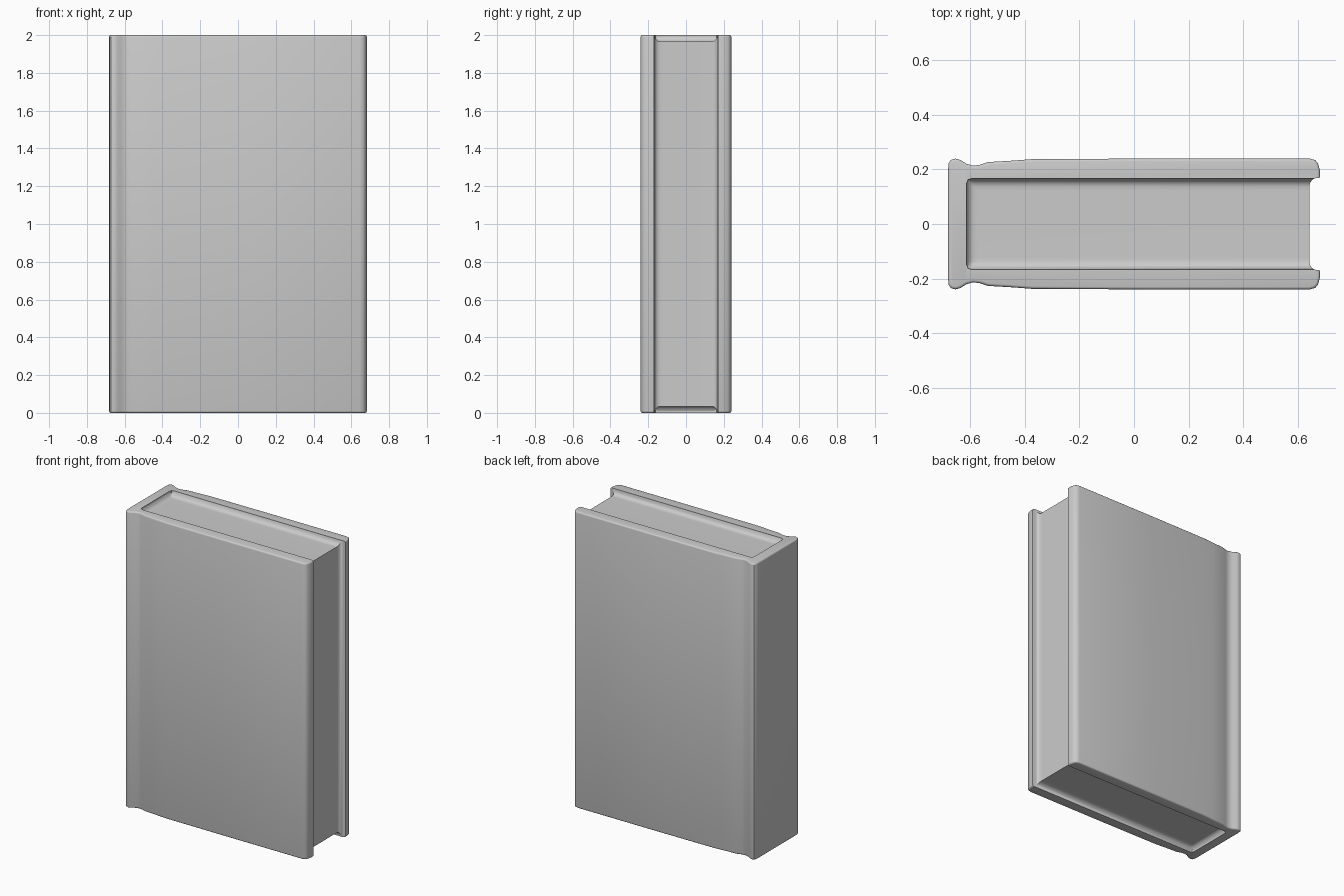
import bpy, bmesh, math

cube = bpy.data.objects.get("Cube")
if cube:
    bpy.data.objects.remove(cube, do_unlink=True)

HEIGHT = 2.0
grey = bpy.data.materials.new("plain_grey")
grey.use_nodes = True
colour = (0.6, 0.6, 0.6, 1)
grey.diffuse_color = colour
grey.node_tree.nodes["Principled BSDF"].inputs["Base Color"].default_value = colour


def finish(name, bm, angle):
    bmesh.ops.recalc_face_normals(bm, faces=bm.faces)
    mesh = bpy.data.meshes.new(name)
    bm.to_mesh(mesh)
    bm.free()
    obj = bpy.data.objects.new(name, mesh)
    bpy.context.collection.objects.link(obj)
    mesh.materials.append(grey)
    bpy.ops.object.select_all(action='DESELECT')
    obj.select_set(True)
    bpy.context.view_layer.objects.active = obj
    bpy.ops.object.shade_smooth_by_angle(angle=math.radians(angle))
    return obj


# Cover: half outline from spine, over the hinge groove, round the lip, back inside
half = [(-.682, .2), (-.68, .222), (-.672, .235), (-.655, .24), (-.637, .235),
        (-.615, .221), (-.59, .214), (-.565, .217), (-.535, .227), (-.45, .232),
        (-.37, .238), (.05, .24), (.645, .24), (.665, .234), (.675, .222),
        (.682, .195), (.682, .17), (.66, .167), (-.595, .167), (-.609, .162),
        (-.614, .148)]
outline = half + [(x, -y) for x, y in reversed(half)]
bm = bmesh.new()
base = bm.faces.new([bm.verts.new((x, y, 0)) for x, y in outline])
top = bmesh.ops.extrude_face_region(bm, geom=[base])["geom"]
bmesh.ops.translate(bm, verts=[v for v in top if isinstance(v, bmesh.types.BMVert)],
                    vec=(0, 0, HEIGHT))
# Round the outside rim at both ends
rim = [e for e in bm.edges
       if abs(e.verts[0].co.z - e.verts[1].co.z) < .001
       and all(abs(v.co.y) > .18 or abs(v.co.x) > .665 for v in e.verts)]
bmesh.ops.bevel(bm, geom=rim, offset=.01, segments=3, profile=.5, affect='EDGES')
finish("cover", bm, 40)


# Page block: lofted through its thickness, flaring up to meet the cover
STEPS = [0, .004, .01, .018, .03, .045]
SPINE, EDGE, SIDE, DEPTH = -.617, .643, .168, .033


def flare(d):
    """0 where the pages touch the cover, 1 on the open page face."""
    t = min(d / STEPS[-1], 1)
    return 1 - (1 - t) ** 4


bm = bmesh.new()
ys = [-SIDE + d for d in STEPS] + [SIDE - d for d in reversed(STEPS)]
rings = []
for y in ys:
    side = flare(SIDE - abs(y))
    right = EDGE + .02 * (1 - side)
    ring = []
    for dx in STEPS:
        ring.append((SPINE + dx, .002 + DEPTH * min(side, flare(dx))))
    ring.append((right, .002 + DEPTH * side))
    lower = [bm.verts.new((x, y, z)) for x, z in ring]
    upper = [bm.verts.new((x, y, HEIGHT - z)) for x, z in reversed(ring)]
    rings.append(lower + upper)
for a, b in zip(rings, rings[1:]):
    for i in range(len(a)):
        j = (i + 1) % len(a)
        bm.faces.new((a[i], a[j], b[j], b[i]))
bm.faces.new(rings[0])
bm.faces.new(rings[-1])
finish("pages", bm, 40)
